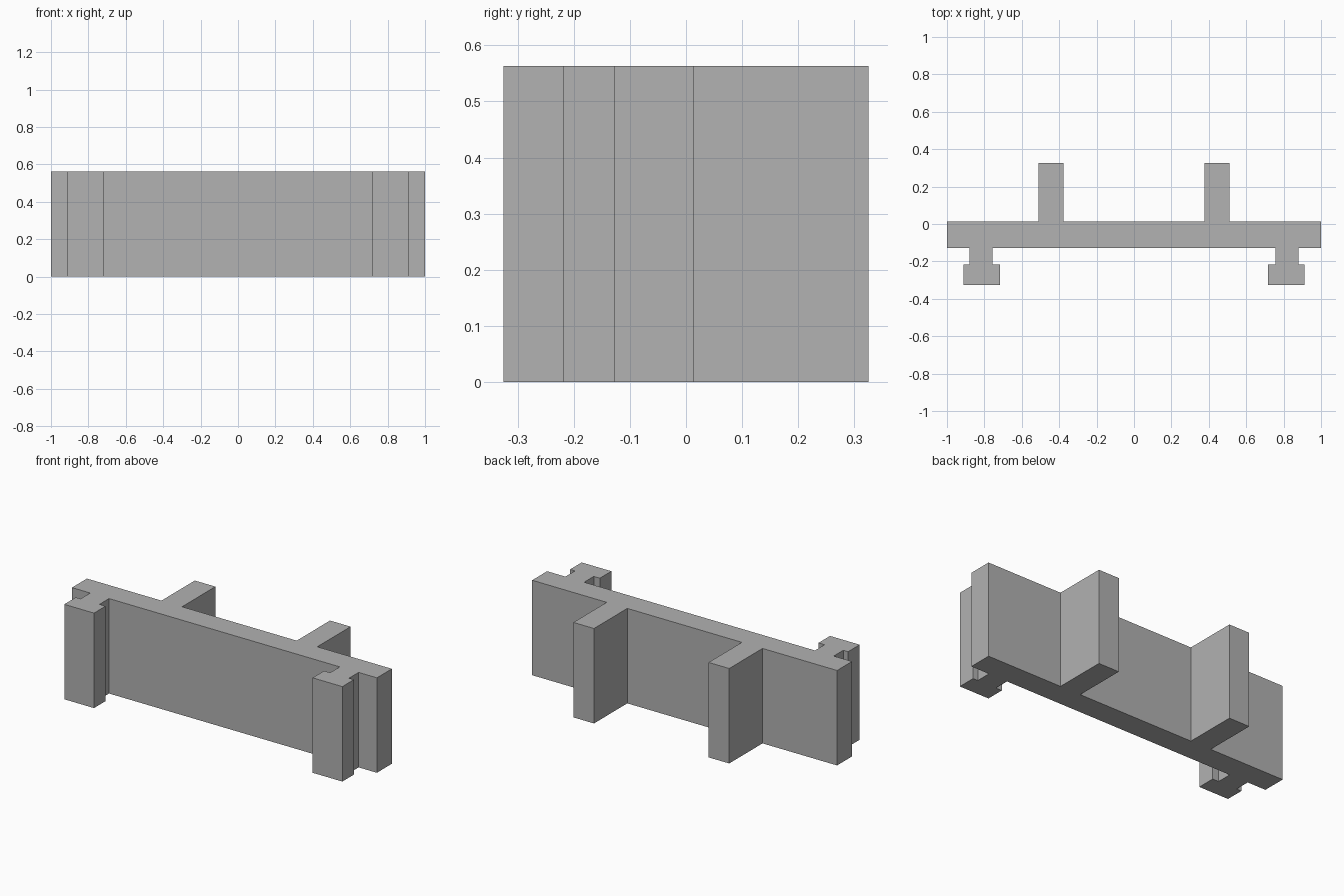
import bpy
import bmesh

if "Cube" in bpy.data.objects:
    bpy.data.objects.remove(bpy.data.objects["Cube"], do_unlink=True)

HEIGHT = 0.563
WALL_FRONT, WALL_BACK = -0.127, 0.013
LIP_FRONT, LIP_BACK = -0.325, -0.217
RIB_BACK = 0.325

grey = bpy.data.materials.new("plain grey")
grey.use_nodes = True
colour = (0.445, 0.445, 0.445, 1)
grey.diffuse_color = colour
grey.node_tree.nodes["Principled BSDF"].inputs["Base Color"].default_value = colour

# Left half of the plan: T-shaped rail at the front, rib at the back
half = [
    (0.757, WALL_FRONT), (0.757, LIP_BACK), (0.717, LIP_BACK),
    (0.717, LIP_FRONT), (0.912, LIP_FRONT), (0.912, LIP_BACK),
    (0.88, LIP_BACK), (0.88, WALL_FRONT),
    (1, WALL_FRONT), (1, WALL_BACK),
    (0.511, WALL_BACK), (0.511, RIB_BACK),
    (0.376, RIB_BACK), (0.376, WALL_BACK),
]
outline = half + [(-x, y) for x, y in reversed(half)]

# Extrude the mirrored plan into one solid
bm = bmesh.new()
base = bm.faces.new([bm.verts.new((x, y, 0)) for x, y in outline])
top = bmesh.ops.extrude_face_region(bm, geom=[base], use_keep_orig=True)["geom"]
bmesh.ops.translate(bm, vec=(0, 0, HEIGHT),
                    verts=[v for v in top if isinstance(v, bmesh.types.BMVert)])
bmesh.ops.recalc_face_normals(bm, faces=bm.faces[:])

mesh = bpy.data.meshes.new("ribbed_rail_panel")
bm.to_mesh(mesh)
bm.free()
mesh.materials.append(grey)
panel = bpy.data.objects.new("ribbed_rail_panel", mesh)
bpy.context.collection.objects.link(panel)
